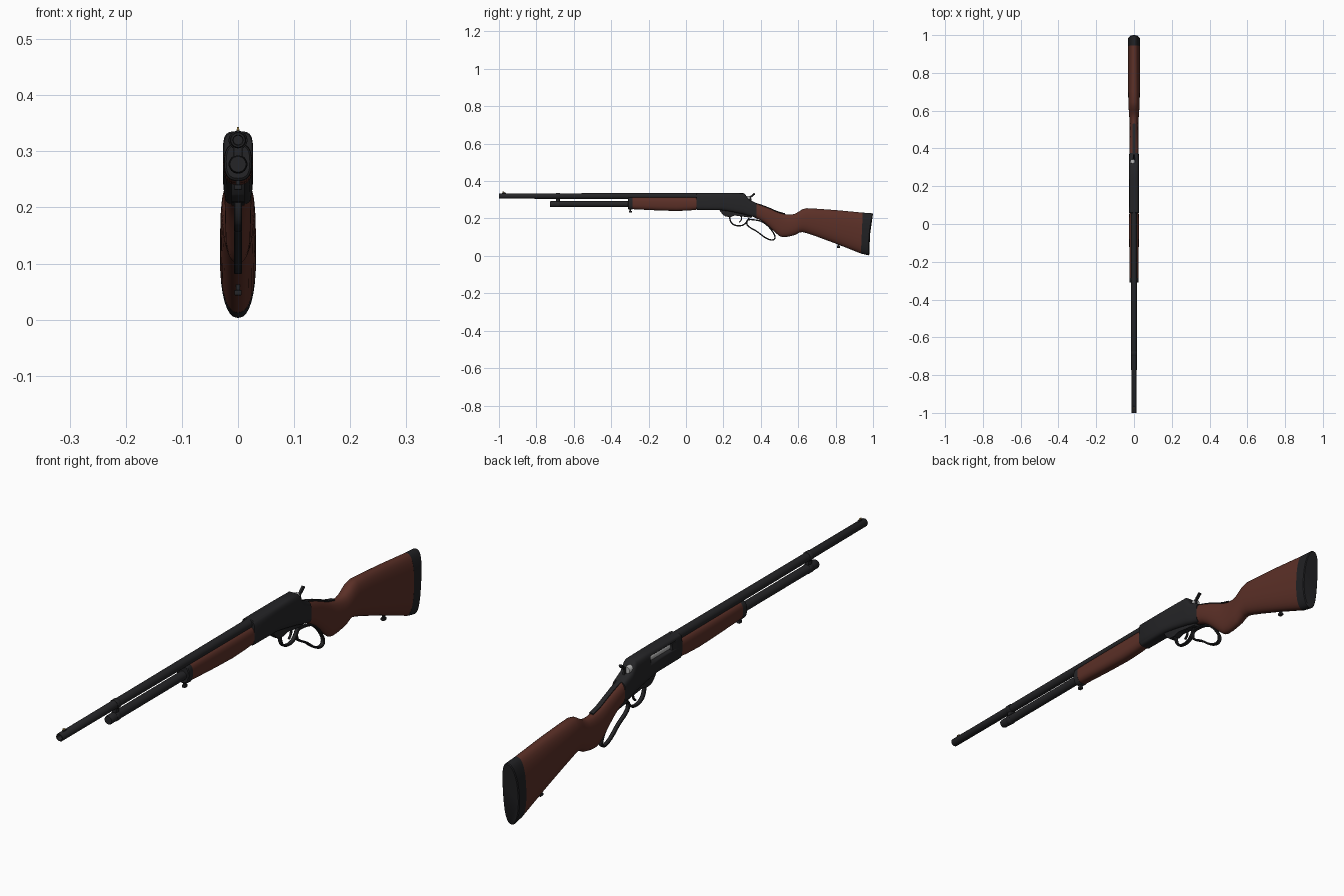
import bpy, bmesh, math
from mathutils import Vector

if "Cube" in bpy.data.objects:
    bpy.data.objects.remove(bpy.data.objects["Cube"])


def material(name, rgb):
    m = bpy.data.materials.new(name)
    m.diffuse_color = (*rgb, 1)
    m.use_nodes = True
    m.node_tree.nodes["Principled BSDF"].inputs["Base Color"].default_value = m.diffuse_color
    return m


STEEL = material("blued_steel", (0.018, 0.018, 0.020))
WOOD = material("walnut", (0.105, 0.029, 0.020))
RUBBER = material("rubber", (0.015, 0.015, 0.017))
BRIGHT = material("bright_steel", (0.45, 0.45, 0.45))
BRASS = material("brass", (0.5, 0.33, 0.08))


def finish(name, bm, mat, angle=35):
    bmesh.ops.recalc_face_normals(bm, faces=bm.faces[:])
    me = bpy.data.meshes.new(name)
    bm.to_mesh(me)
    bm.free()
    ob = bpy.data.objects.new(name, me)
    bpy.context.collection.objects.link(ob)
    me.materials.append(mat)
    bpy.ops.object.select_all(action='DESELECT')
    bpy.context.view_layer.objects.active = ob
    ob.select_set(True)
    bpy.ops.object.shade_smooth_by_angle(angle=math.radians(angle))
    return ob


def bridge(bm, rings, closed=False):
    """Skin a list of vertex rings; cap the ends unless closed."""
    n, k = len(rings[0]), len(rings)
    for i in range(k if closed else k - 1):
        a, b = rings[i], rings[(i + 1) % k]
        for j in range(n):
            bm.faces.new((a[j], a[(j + 1) % n], b[(j + 1) % n], b[j]))
    if not closed:
        bm.faces.new(rings[0])
        bm.faces.new(rings[-1])


def loft(name, sections, mat, power=2.3, n=32):
    """Superellipse slices along y: (y, top, bottom, half width, tilt, bow)."""
    bm, rings = bmesh.new(), []
    for y, top, bot, hw, *extra in sections:
        tilt, bow = extra or (0, 0)
        zc, h, ring = (top + bot) / 2, (top - bot) / 2, []
        for i in range(n):
            a = 2 * math.pi * i / n
            c, s = math.cos(a), math.sin(a)
            u = math.copysign(abs(c) ** (2 / power), c)
            v = math.copysign(abs(s) ** (2 / power), s)
            ring.append(bm.verts.new((hw * u, y + tilt * v + bow * v * v, zc + h * v)))
        rings.append(ring)
    bridge(bm, rings)
    return finish(name, bm, mat)


def lathe(name, profile, z, mat, x=0, n=32):
    """Turned part about a y axis: profile of (y, radius)."""
    bm = bmesh.new()
    bridge(bm, [[bm.verts.new((x + r * math.cos(2 * math.pi * i / n), y,
                               z + r * math.sin(2 * math.pi * i / n)))
                 for i in range(n)] for y, r in profile])
    return finish(name, bm, mat)


def smooth(pts, closed, k=4):
    """Catmull-Rom curve through yz points."""
    p, out, n = [Vector(q) for q in pts], [], len(pts)
    get = (lambda i: p[i % n]) if closed else (lambda i: p[max(0, min(n - 1, i))])
    for i in range(n if closed else n - 1):
        a, b, c, d = (get(i + j) for j in (-1, 0, 1, 2))
        for s in range(k):
            t = s / k
            out.append(0.5 * (2 * b + (c - a) * t + (2 * a - 5 * b + 4 * c - d) * t * t
                              + (3 * b - a - 3 * c + d) * t ** 3))
    return out if closed else out + [p[-1]]


def strip(name, pts, hw, thick, mat, closed=False):
    """Flat bar with chamfered edges bent along a yz path."""
    path = smooth(pts, closed)
    bm, rings, n, h = bmesh.new(), [], len(path), thick / 2
    shape = [(-1, .5), (-.7, 1), (.7, 1), (1, .5), (1, -.5), (.7, -1), (-.7, -1), (-1, -.5)]
    for i, p in enumerate(path):
        nxt = path[(i + 1) % n] if closed else path[min(i + 1, n - 1)]
        prv = path[i - 1] if closed else path[max(i - 1, 0)]
        t = (nxt - prv).normalized()
        nor = Vector((-t.y, t.x))
        rings.append([bm.verts.new((hw * a, p.x + nor.x * h * b, p.y + nor.y * h * b))
                      for a, b in shape])
    bridge(bm, rings, closed)
    return finish(name, bm, mat)


def prism(name, pts, hw, mat, bevel=0.002, x=0):
    """Side profile in yz extruded across x."""
    bm = bmesh.new()
    bridge(bm, [[bm.verts.new((x + s * hw, y, z)) for y, z in pts] for s in (-1, 1)])
    if bevel:
        bmesh.ops.bevel(bm, geom=bm.edges[:], offset=bevel, segments=2, affect='EDGES', profile=0.5)
    return finish(name, bm, mat)


def box(y0, y1, z0, z1):
    return [(y0, z0), (y1, z0), (y1, z1), (y0, z1)]


# Barrel with open muzzle, and magazine tube beneath it
lathe("barrel", [(-0.93, .008), (-0.995, .008), (-1, .0095), (-1, .0125), (-.997, .0142),
                 (-.5, .015), (.08, .0162)], .320, STEEL)
lathe("magazine_tube", [(-.727, .011), (-.727, .014), (-.723, .0155), (-.7, .0155), (.07, .0155)],
      .277, STEEL)
prism("magazine_band", box(-.695, -.675, .283, .312), .008, STEEL)
for nm, z, r in (("barrel_ring", .320, .0168), ("magazine_ring", .277, .0168)):
    lathe(nm, [(-.695, r - .001), (-.693, r), (-.677, r), (-.675, r - .001)], z, STEEL)

# Front sight
prism("front_sight", [(-.985, .331), (-.96, .331), (-.966, .339), (-.98, .339)], .003, STEEL, .0005)
prism("sight_bead", [(-.981, .336), (-.970, .336), (-.972, .343), (-.981, .343)], .002, BRASS, .0005)

# Forend and its steel cap
loft("forend", [(-.292, .313, .250, .0235), (-.25, .314, .248, .0242), (-.15, .314, .243, .025),
                (-.05, .314, .240, .0255), (.02, .314, .243, .0255), (.065, .313, .248, .025)],
     WOOD, 2.7)
loft("forend_cap", [(-.310, .311, .252, .021), (-.307, .313, .248, .024), (-.29, .314, .247, .0248),
                    (-.286, .313, .249, .0238)], STEEL, 2.7)

# Receiver with ejection port on one side
receiver = loft("receiver", [(.057, .333, .248, .0255), (.060, .3355, .245, .027),
                             (.19, .3355, .244, .027), (.24, .3355, .236, .027),
                             (.308, .335, .222, .027), (.315, .331, .220, .027),
                             (.333, .304, .215, .0265), (.376, .281, .205, .025)], STEEL, 4)
cutter = prism("port_cutter", box(.115, .235, .298, .323), .014, STEEL, .004, x=-.026)
cut = receiver.modifiers.new("port", 'BOOLEAN')
cut.object, cut.operation, cut.solver = cutter, 'DIFFERENCE', 'EXACT'
bpy.context.view_layer.objects.active = receiver
bpy.ops.object.modifier_apply(modifier="port")
bpy.data.objects.remove(cutter)
lathe("bolt", [(.10, .0125), (.338, .0125), (.342, .0115)], .309, BRIGHT, x=-.007)

# Hammer, trigger and upper tang
strip("hammer", [(.345, .275), (.345, .300), (.342, .312), (.352, .320), (.366, .332)],
      .0045, .010, STEEL)
strip("hammer_spur", [(.350, .319), (.358, .326), (.367, .334)], .0065, .005, STEEL)
strip("trigger", [(.292, .222), (.297, .203), (.294, .190), (.284, .179)], .004, .006, STEEL)
strip("upper_tang", [(.35, .287), (.40, .272), (.445, .255), (.49, .236), (.53, .225)],
      .0085, .006, STEEL)

# Lever: pivot block, trigger guard and hand loop
prism("lever_block", [(.175, .25), (.195, .222), (.212, .210), (.240, .208), (.26, .218),
                      (.35, .203), (.36, .23), (.30, .25)], .012, STEEL)
strip("trigger_guard", [(.232, .220), (.236, .192), (.250, .170), (.278, .161), (.305, .165),
                        (.323, .181), (.337, .203)], .0075, .007, STEEL)
strip("lever_loop", [(.330, .192), (.370, .192), (.410, .181), (.445, .153), (.472, .115),
                     (.474, .092), (.455, .085), (.420, .100), (.380, .130), (.345, .150),
                     (.326, .168)], .0075, .007, STEEL, True)

# Butt stock with curved grip, and recoil pad
loft("stock", [(.362, .286, .207, .0245), (.40, .272, .190, .0245), (.425, .263, .172, .0240),
               (.45, .253, .150, .0235), (.48, .239, .122, .0230), (.50, .231, .106, .0228),
               (.515, .226, .101, .0228), (.54, .221, .102, .0235), (.565, .221, .107, .025),
               (.585, .226, .112, .0265), (.605, .238, .124, .028), (.622, .249, .127, .029),
               (.645, .255, .122, .030), (.70, .252, .103, .031), (.80, .245, .066, .0318),
               (.942, .231, .012, .032, .005, 0)], WOOD, 2.35)
loft("recoil_pad", [(.940, .2312, .0125, .0322, .005, 0), (.960, .2300, .008, .0324, .006, 0),
                    (.979, .2275, .003, .0322, .010, .008), (.982, .2245, .007, .0295, .010, .008)],
     RUBBER, 2.35)

# Sling studs under the forend cap and the stock
for nm, y, z in (("front_sling_stud", -.298, .250), ("rear_sling_stud", .815, .062)):
    prism(nm, box(y - .005, y + .005, z - .015, z + .006), .004, STEEL, .001)
    prism(nm + "_head", box(y - .008, y + .008, z - .019, z - .009), .0065, STEEL, .002)
